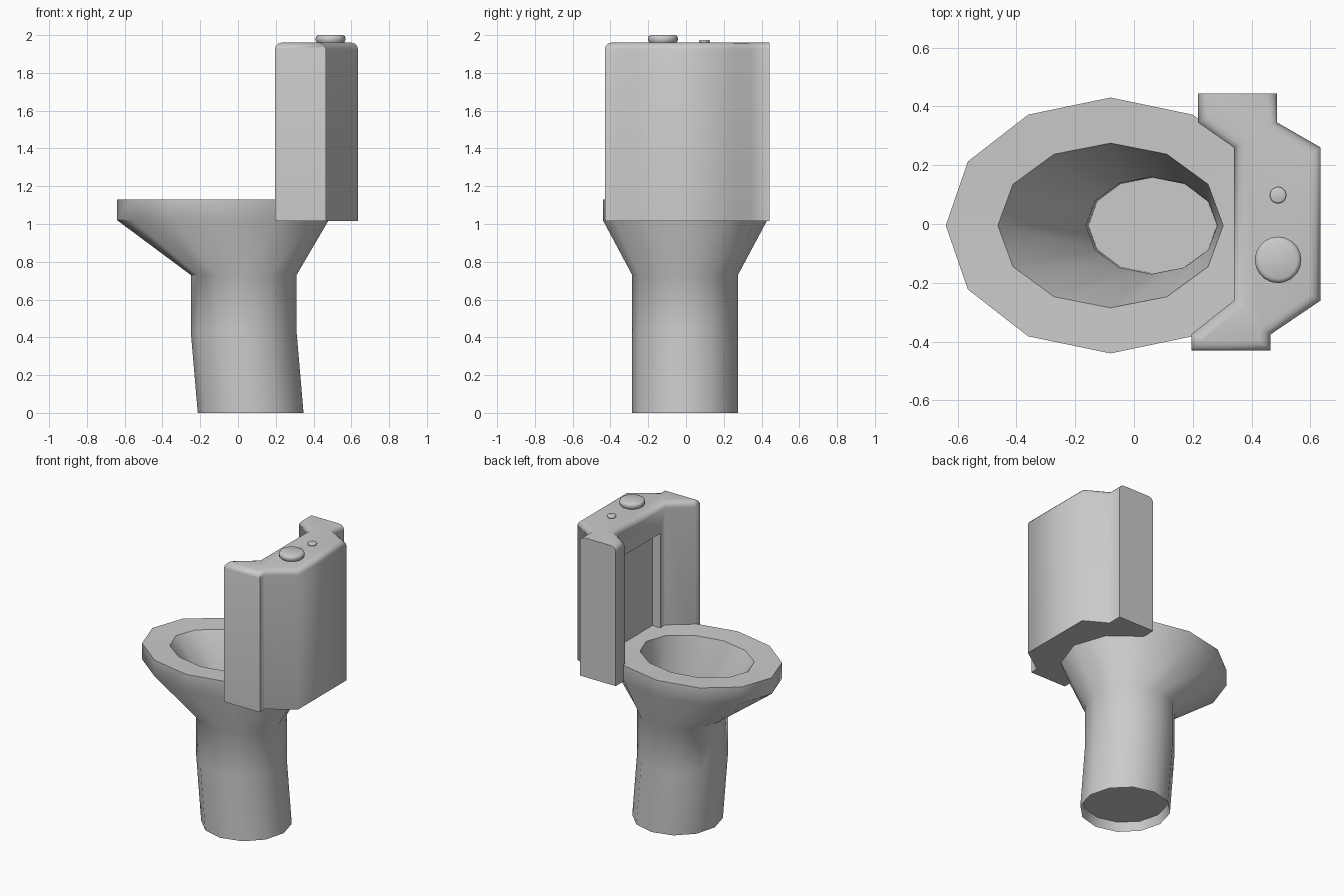
import bpy, bmesh
from math import sin, cos, pi, radians

if "Cube" in bpy.data.objects:
    bpy.data.objects.remove(bpy.data.objects["Cube"])


def finish(bm, name, angle):
    bmesh.ops.recalc_face_normals(bm, faces=bm.faces)
    mesh = bpy.data.meshes.new(name)
    bm.to_mesh(mesh)
    bm.free()
    ob = bpy.data.objects.new(name, mesh)
    bpy.context.collection.objects.link(ob)
    bpy.ops.object.select_all(action='DESELECT')
    ob.select_set(True)
    bpy.context.view_layer.objects.active = ob
    bpy.ops.object.shade_smooth_by_angle(angle=radians(angle))
    return ob


def loft(name, rings, sides, cy, angle):
    """Skin a stack of elliptical rings (centre x, radius x, radius y, z), capped at both ends."""
    bm = bmesh.new()
    loops = [[bm.verts.new((cx + rx * cos(2 * pi * i / sides),
                            cy + ry * sin(2 * pi * i / sides), z))
              for i in range(sides)] for cx, rx, ry, z in rings]
    for a, b in zip(loops, loops[1:]):
        for i in range(sides):
            j = (i + 1) % sides
            bm.faces.new((a[i], a[j], b[j], b[i]))
    bm.faces.new(loops[0])
    bm.faces.new(loops[-1])
    return finish(bm, name, angle)


# Pedestal and bowl: hollow foot, outer skin, rim, inner basin
loft("bowl", [
    (0.067, 0.265, 0.265, 0.06),
    (0.067, 0.28, 0.28, 0.0),
    (0.03, 0.28, 0.28, 0.43),
    (0.03, 0.28, 0.28, 0.73),
    (-0.08, 0.56, 0.435, 1.02),
    (-0.08, 0.56, 0.435, 1.13),
    (-0.08, 0.383, 0.28, 1.125),
    (0.06, 0.223, 0.165, 0.73),
    (0.063, 0.218, 0.163, 0.52),
], 12, -0.005, 50)

# Tank: bracket-shaped plan wrapped round the back of the bowl
plan = [(0.218, 0.443), (0.487, 0.443), (0.487, 0.345), (0.635, 0.26),
        (0.635, -0.26), (0.465, -0.375), (0.465, -0.43), (0.195, -0.43),
        (0.195, -0.375), (0.34, -0.26), (0.34, 0.26), (0.218, 0.345)]
bm = bmesh.new()
base = bm.faces.new([bm.verts.new((x, y, 1.015)) for x, y in plan])
bm.normal_update()
ext = bmesh.ops.extrude_face_region(bm, geom=[base], use_keep_orig=True)
bmesh.ops.translate(bm, vec=(0, 0, 0.945),
                    verts=[v for v in ext["geom"] if isinstance(v, bmesh.types.BMVert)])
bmesh.ops.recalc_face_normals(bm, faces=bm.faces)
# Round the top edges, leaving the +y end square
top = [e for e in bm.edges if all(v.co.z > 1.9 for v in e.verts)
       and not all(v.co.y > 0.44 for v in e.verts)]
bmesh.ops.bevel(bm, geom=top, offset=0.035, segments=3, profile=0.5, affect='EDGES')
tank = finish(bm, "tank", 62)

# Recess in the tank's inner wall
bm = bmesh.new()
bmesh.ops.create_cube(bm, size=1)
for v in bm.verts:
    v.co = (0.35 + v.co.x * 0.1, v.co.y * 0.42, 1.435 + v.co.z * 0.67)
cutter = finish(bm, "recess_cutter", 30)
cutter.hide_render = True
cutter.hide_viewport = True
mod = tank.modifiers.new("recess", 'BOOLEAN')
mod.operation = 'DIFFERENCE'
mod.object = cutter
mod.solver = 'EXACT'

# Flush buttons on the lid
for name, y, r, z in (("large_button", -0.122, 0.079, 2.0),
                      ("small_button", 0.098, 0.028, 1.975)):
    h = z - 1.96
    loft(name, [(0.49, r * 0.85, r * 0.85, 1.95),
                (0.49, r * 0.9, r * 0.9, 1.96),
                (0.49, r, r, 1.96 + h * 0.3),
                (0.49, r, r, 1.96 + h * 0.6),
                (0.49, r * 0.95, r * 0.95, 1.96 + h * 0.88),
                (0.49, r * 0.82, r * 0.82, z)], 20, y, 60)
